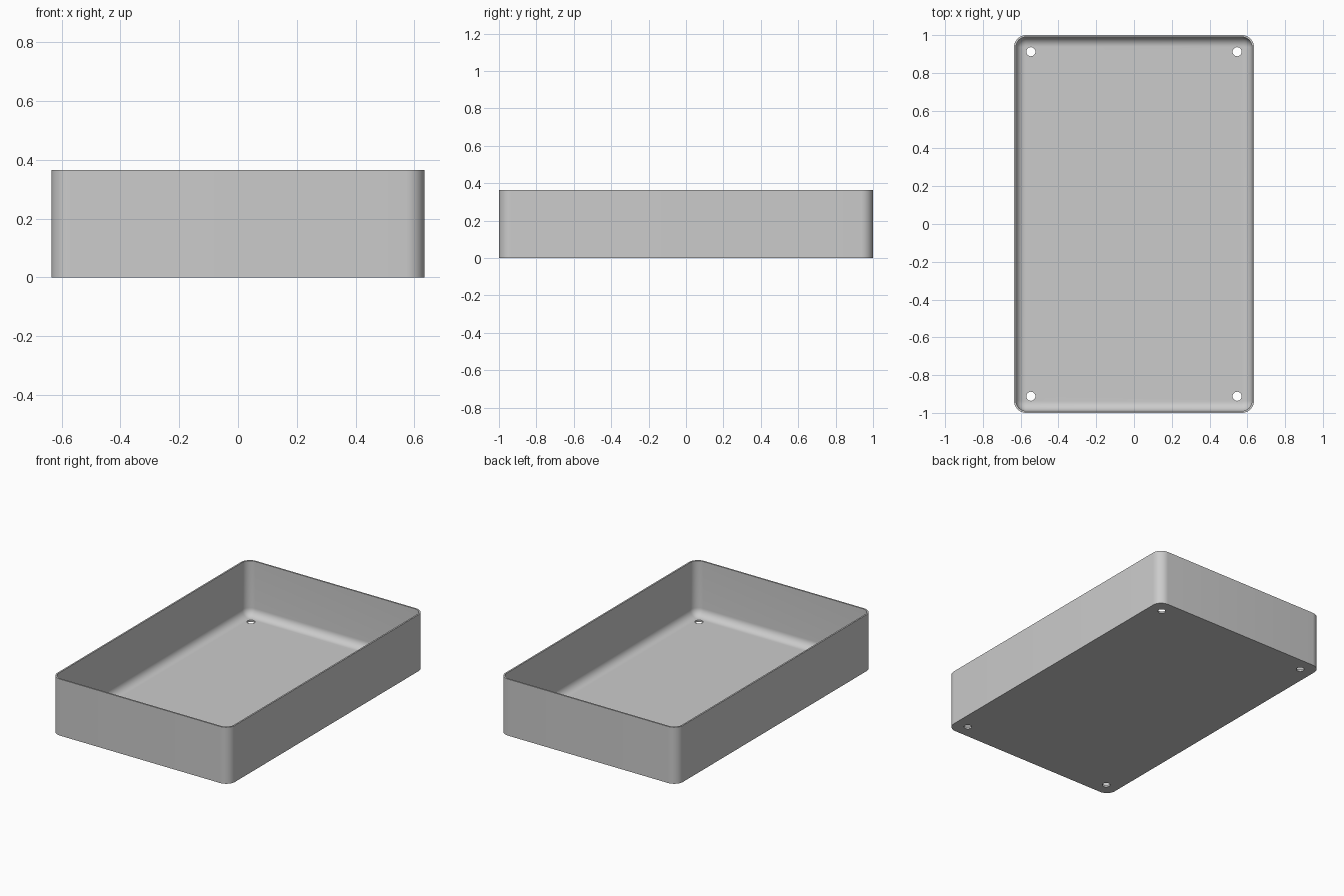
import bpy, bmesh
from math import sin, cos, pi, radians

cube = bpy.data.objects.get("Cube")
if cube:
    bpy.data.objects.remove(cube, do_unlink=True)

HALF_X, HALF_Y, HEIGHT = 0.635, 1.0, 0.365
CORNER, WALL, FLOOR, FILLET = 0.064, 0.01, 0.012, 0.05
STEPS = 10

grey = bpy.data.materials.new("plain_grey")
grey.use_nodes = True
colour = (0.6, 0.6, 0.6, 1)
grey.diffuse_color = colour
grey.node_tree.nodes["Principled BSDF"].inputs["Base Color"].default_value = colour


def rounded_ring(bm, inset, z):
    """Rounded rectangle of vertices, shrunk inwards by inset."""
    ring = []
    r = CORNER - inset
    for quarter, (sx, sy) in enumerate([(1, 1), (-1, 1), (-1, -1), (1, -1)]):
        for i in range(STEPS + 1):
            a = (quarter + i / STEPS) * pi / 2
            ring.append(bm.verts.new((sx * (HALF_X - CORNER) + r * cos(a),
                                      sy * (HALF_Y - CORNER) + r * sin(a), z)))
    return ring


# Tray shell: outer wall, rim, inner wall, floor fillet, floor
levels = [(0, 0), (0, HEIGHT), (WALL, HEIGHT)]
for i in range(STEPS + 1):
    a = i / STEPS * pi / 2
    levels.append((WALL + FILLET * (1 - cos(a)), FLOOR + FILLET * (1 - sin(a))))

bm = bmesh.new()
rings = [rounded_ring(bm, inset, z) for inset, z in levels]
for low, high in zip(rings, rings[1:]):
    for i in range(len(low)):
        j = (i + 1) % len(low)
        bm.faces.new((low[i], low[j], high[j], high[i]))
bm.faces.new(rings[0][::-1])
bm.faces.new(rings[-1])
bmesh.ops.recalc_face_normals(bm, faces=bm.faces)
mesh = bpy.data.meshes.new("tray")
bm.to_mesh(mesh)
bm.free()
mesh.materials.append(grey)
tray = bpy.data.objects.new("tray", mesh)
bpy.context.collection.objects.link(tray)

# Screw holes near the four floor corners
cutters = []
for sx in (-1, 1):
    for sy in (-1, 1):
        bpy.ops.mesh.primitive_cylinder_add(vertices=32, radius=0.024, depth=0.1,
                                            location=(sx * 0.546, sy * 0.912, 0))
        cutter = bpy.context.object
        cutter.name = "hole_cutter"
        cutter.hide_render = True
        cutter.data.materials.append(grey)
        cutters.append(cutter)
        cut = tray.modifiers.new("screw_hole", 'BOOLEAN')
        cut.operation = 'DIFFERENCE'
        cut.solver = 'EXACT'
        cut.object = cutter

# Apply the cuts, then remove the cutters
bpy.ops.object.select_all(action='DESELECT')
tray.select_set(True)
bpy.context.view_layer.objects.active = tray
for name in [m.name for m in tray.modifiers]:
    bpy.ops.object.modifier_apply(modifier=name)
for cutter in cutters:
    bpy.data.objects.remove(cutter, do_unlink=True)
bpy.ops.object.shade_smooth_by_angle(angle=radians(30))
